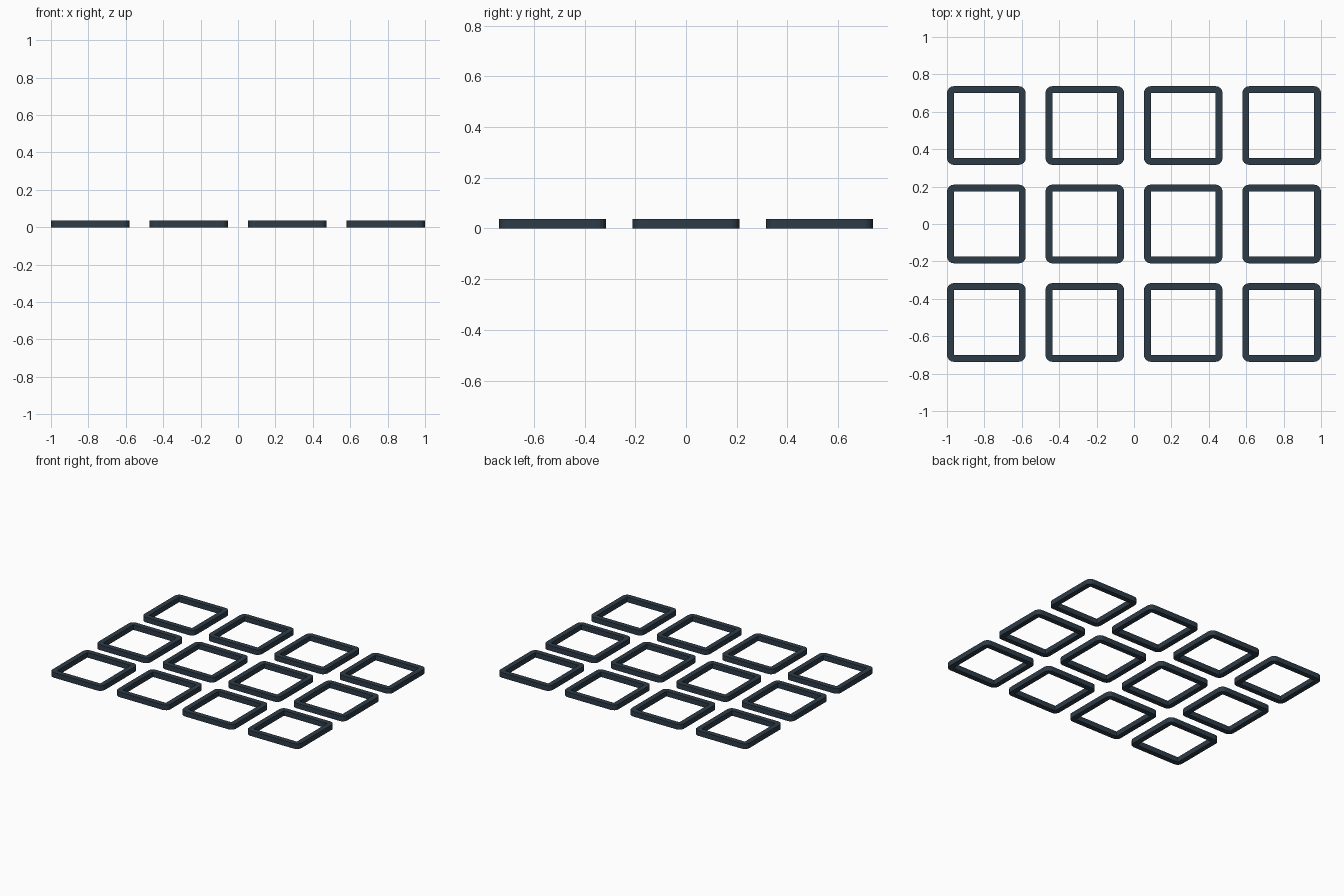
import bpy, bmesh, math

if "Cube" in bpy.data.objects:
    bpy.data.objects.remove(bpy.data.objects["Cube"])

W = 0.421       # outer width of one frame
PITCH = 0.5263  # spacing between frame centres
RIM = 0.037     # rim width
H = 0.037       # frame height
SEG = 4         # facets per rounded corner

mat = bpy.data.materials.new("dark slate")
mat.diffuse_color = (0.027, 0.045, 0.064, 1)
mat.use_nodes = True
mat.node_tree.nodes["Principled BSDF"].inputs["Base Color"].default_value = mat.diffuse_color

# One square frame: rounded outer outline, sharp inner opening
bm = bmesh.new()
inner_half = W / 2 - RIM
outer, inner = [], []
for k in range(4):
    a0 = k * math.pi / 2
    sx = 1 if k in (0, 3) else -1
    sy = 1 if k in (0, 1) else -1
    cx, cy = sx * inner_half, sy * inner_half
    inner.append([bm.verts.new((cx, cy, z)) for z in (0, H)])
    for i in range(SEG + 1):
        a = a0 + i / SEG * math.pi / 2
        x, y = cx + RIM * math.cos(a), cy + RIM * math.sin(a)
        outer.append([bm.verts.new((x, y, z)) for z in (0, H)])

# Outer and inner walls
n = len(outer)
for i in range(n):
    a, b = outer[i], outer[(i + 1) % n]
    bm.faces.new((a[0], b[0], b[1], a[1]))
for k in range(4):
    a, b = inner[k], inner[(k + 1) % 4]
    bm.faces.new((b[0], a[0], a[1], b[1]))

# Top and bottom: corner fans and straight sides
for z in (0, 1):
    for k in range(4):
        arc = [outer[k * (SEG + 1) + i][z] for i in range(SEG + 1)]
        nxt = (k + 1) % 4
        bm.faces.new([inner[k][z]] + arc)
        bm.faces.new((inner[k][z], arc[-1], outer[nxt * (SEG + 1)][z], inner[nxt][z]))
bmesh.ops.recalc_face_normals(bm, faces=bm.faces)
mesh = bpy.data.meshes.new("frame")
bm.to_mesh(mesh)
bm.free()
mesh.materials.append(mat)

# Grid of four by three frames
for row in range(3):
    for col in range(4):
        ob = bpy.data.objects.new(f"frame_row{row + 1}_column{col + 1}", mesh)
        ob.location = ((col - 1.5) * PITCH, (row - 1) * PITCH, 0)
        bpy.context.collection.objects.link(ob)
